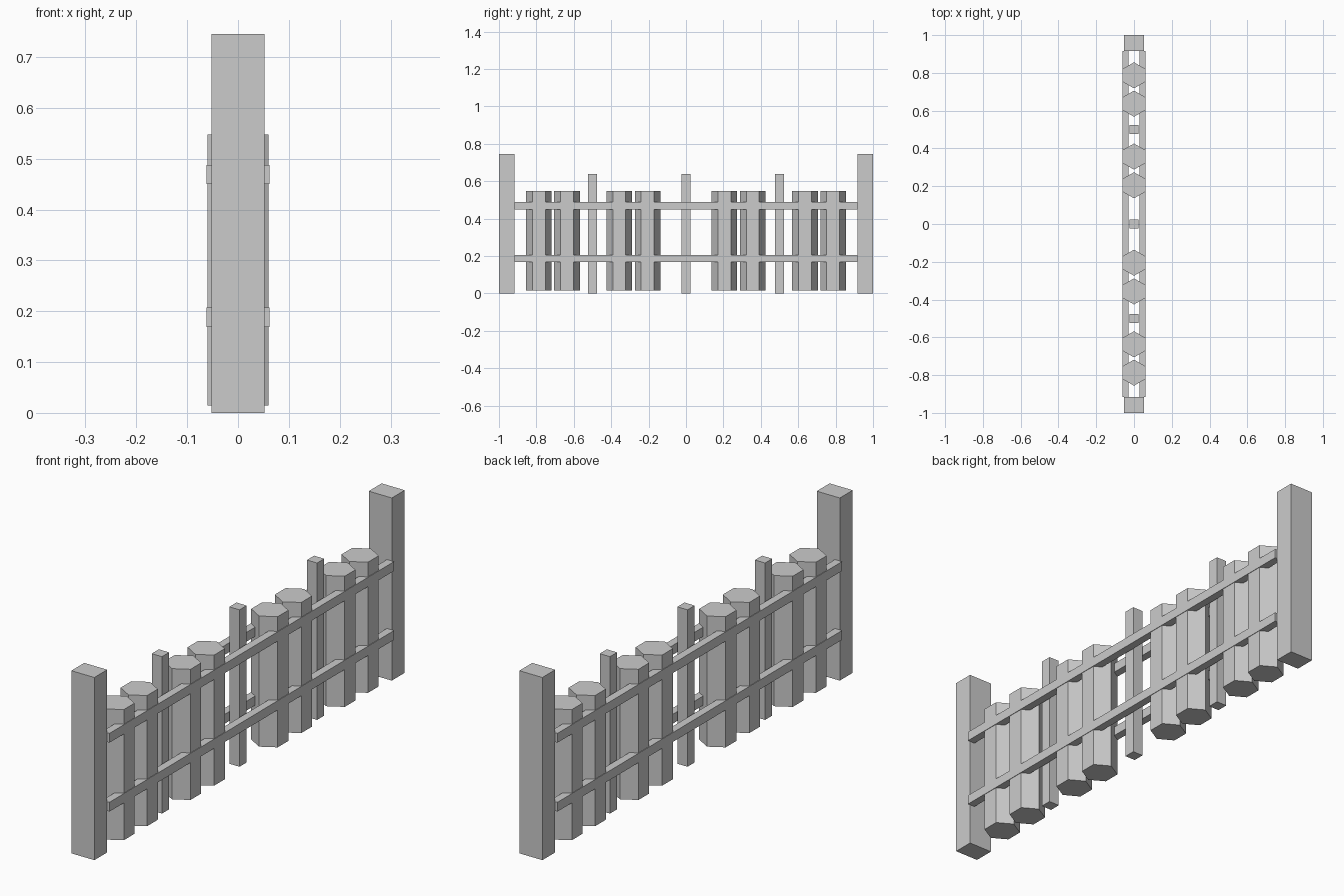
import bpy, bmesh
from math import sin, cos, pi

if "Cube" in bpy.data.objects:
    bpy.data.objects.remove(bpy.data.objects["Cube"])


def prism(name, outline, z0, z1):
    """Extrude a flat (x, y) outline from z0 up to z1."""
    bm = bmesh.new()
    base = bm.faces.new([bm.verts.new((x, y, z0)) for x, y in outline])
    top = bmesh.ops.extrude_face_region(bm, geom=[base], use_keep_orig=True)["geom"]
    moved = [g for g in top if isinstance(g, bmesh.types.BMVert)]
    bmesh.ops.translate(bm, verts=moved, vec=(0, 0, z1 - z0))
    bmesh.ops.recalc_face_normals(bm, faces=bm.faces)
    mesh = bpy.data.meshes.new(name)
    bm.to_mesh(mesh)
    bm.free()
    obj = bpy.data.objects.new(name, mesh)
    bpy.context.collection.objects.link(obj)
    return obj


def box(name, x0, x1, y0, y1, z0, z1):
    return prism(name, [(x0, y0), (x1, y0), (x1, y1), (x0, y1)], z0, z1)


# Tall end posts
for side, label in ((-1, "front"), (1, "back")):
    y0, y1 = sorted((side * 0.917, side * 1.0))
    box(f"end_post_{label}", -0.052, 0.052, y0, y1, 0, 0.745)

# Thin intermediate posts
for i, y in enumerate((-0.5, 0, 0.5)):
    box(f"thin_post_{i + 1}", -0.023, 0.023, y - 0.023, y + 0.023, 0, 0.64)

# Two rails on each face of the fence
for side, label in ((-1, "left"), (1, "right")):
    x0, x1 = sorted((side * 0.03, side * 0.062))
    for height, z0, z1 in (("lower", 0.169, 0.207), ("upper", 0.45, 0.488)):
        box(f"rail_{height}_{label}", x0, x1, -0.917, 0.917, z0, z1)

# Hexagonal log pickets, mirrored about the middle
R = 0.069
for side, label in ((-1, "front"), (1, "back")):
    for i, y in enumerate((0.205, 0.357, 0.637, 0.787)):
        hexagon = [(R * sin(k * pi / 3), side * y + R * cos(k * pi / 3)) for k in range(6)]
        prism(f"log_picket_{label}_{i + 1}", hexagon, 0.015, 0.548)
